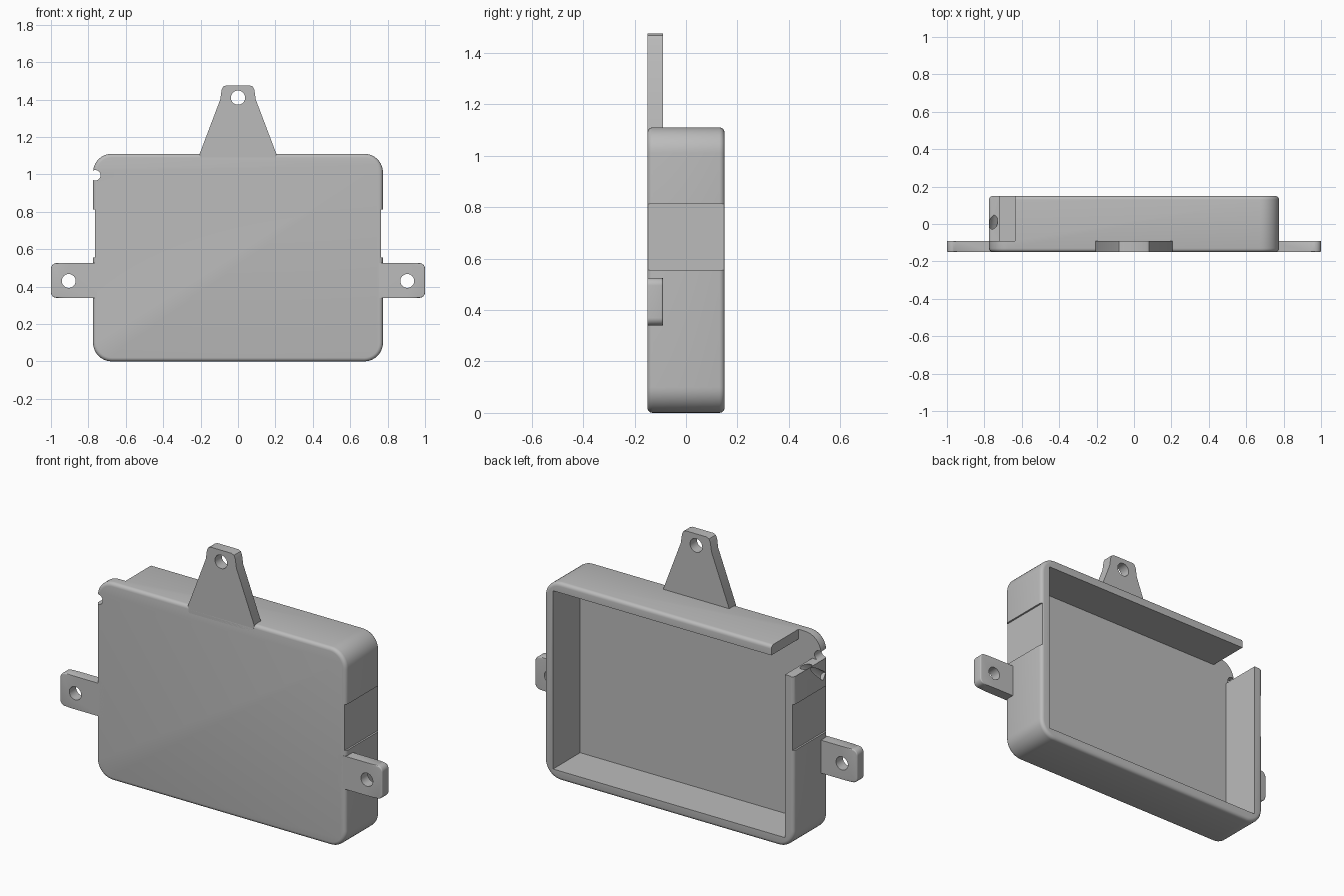
import bpy, bmesh, math
from mathutils import Vector

if "Cube" in bpy.data.objects:
    bpy.data.objects.remove(bpy.data.objects["Cube"], do_unlink=True)

grey = bpy.data.materials.new("plain_grey")
grey.use_nodes = True
grey.diffuse_color = (0.5, 0.5, 0.5, 1)
grey.node_tree.nodes["Principled BSDF"].inputs["Base Color"].default_value = (0.5, 0.5, 0.5, 1)

FRONT, BACK, FLOOR = -0.15, 0.15, -0.09   # depth planes
W, H, WALL = 0.775, 1.11, 0.055           # half width, height, wall thickness


def make_object(name, bm):
    bmesh.ops.recalc_face_normals(bm, faces=bm.faces)
    mesh = bpy.data.meshes.new(name)
    bm.to_mesh(mesh)
    bm.free()
    mesh.materials.append(grey)
    obj = bpy.data.objects.new(name, mesh)
    bpy.context.scene.collection.objects.link(obj)
    return obj


def prism(name, outline, y0, y1, corner=0, keep=lambda v: True, rim=0):
    """Extrude an x-z outline along y, round chosen corners, then the rims."""
    bm = bmesh.new()
    face = bm.faces.new([bm.verts.new((x, y0, z)) for x, z in outline])
    ext = bmesh.ops.extrude_face_region(bm, geom=[face])
    moved = [g for g in ext["geom"] if isinstance(g, bmesh.types.BMVert)]
    bmesh.ops.translate(bm, verts=moved, vec=(0, y1 - y0, 0))
    bmesh.ops.recalc_face_normals(bm, faces=bm.faces)
    if corner:
        edges = [e for e in bm.edges
                 if abs(e.verts[0].co.y - e.verts[1].co.y) > 0.01 and keep(e.verts[0].co)]
        bmesh.ops.bevel(bm, geom=edges, offset=corner, segments=10, profile=0.5, affect='EDGES')
    if rim:
        edges = [e for e in bm.edges
                 if abs(e.verts[0].co.y - e.verts[1].co.y) < 1e-5
                 and all(keep(v.co) or corner == 0 for v in e.verts)]
        bmesh.ops.bevel(bm, geom=edges, offset=rim, segments=4, profile=0.5, affect='EDGES')
    return make_object(name, bm)


def rect(x0, x1, z0, z1):
    return [(x0, z0), (x1, z0), (x1, z1), (x0, z1)]


def rod(name, a, b, radius):
    a, b = Vector(a), Vector(b)
    bm = bmesh.new()
    bmesh.ops.create_cone(bm, cap_ends=True, segments=32, radius1=radius,
                          radius2=radius, depth=(b - a).length)
    turn = (b - a).to_track_quat('Z', 'Y').to_matrix()
    bmesh.ops.rotate(bm, verts=bm.verts, matrix=turn)
    bmesh.ops.translate(bm, verts=bm.verts, vec=(a + b) / 2)
    return make_object(name, bm)


def cut(obj, cutter):
    cutter.hide_render = True
    mod = obj.modifiers.new("cut", 'BOOLEAN')
    mod.operation, mod.solver, mod.object = 'DIFFERENCE', 'EXACT', cutter
    bpy.context.view_layer.objects.active = obj
    bpy.ops.object.modifier_apply(modifier=mod.name)
    bpy.data.objects.remove(cutter, do_unlink=True)


def hole(obj, x, z, radius):
    cut(obj, rod("hole_cutter", (x, -0.3, z), (x, 0.3, z), radius))


# Tray body: rounded shell, open at the back
tray = prism("tray", rect(-W, W, 0, H), FRONT, BACK, corner=0.1, rim=0.02)
cut(tray, prism("cavity_cutter", rect(-W + WALL, W - WALL, WALL, H - WALL), FLOOR, 0.3))

# Shallow finger recess on each side
for s in (-1, 1):
    cut(tray, prism("recess_cutter", rect(*sorted((s * 0.765, s * 0.9)), 0.555, 0.813), -0.3, 0.3))

# Open corner with cable outlet and slanted cable groove
cut(tray, prism("corner_cutter", rect(-0.9, -0.635, 0.97, 1.3), FLOOR, 0.3))
hole(tray, -0.763, 0.995, 0.028)
cut(tray, rod("groove_cutter", (-0.772, -0.12, 0.87), (-0.745, 0.05, 1.0), 0.022))

# Side mounting tabs
parts = [tray]
for s, side in ((-1, "right"), (1, "left")):
    tab = prism(side + "_tab", rect(*sorted((s * 0.73, s)), 0.34, 0.525), FRONT, FLOOR,
                corner=0.03, keep=lambda v: abs(v.x) > 0.9, rim=0.006)
    hole(tab, s * 0.905, 0.43, 0.037)
    parts.append(tab)

# Hanging lug on top
half = [(0.2, 1.07), (0.205, 1.11), (0.095, 1.4), (0.088, 1.45), (0.08, 1.468), (0.065, 1.475)]
lug = prism("hanging_lug", half + [(-x, z) for x, z in reversed(half)], FRONT, FLOOR)
hole(lug, 0, 1.41, 0.038)
parts.append(lug)

# Smooth the rounded parts, keep crisp edges
bpy.ops.object.select_all(action='DESELECT')
for obj in parts:
    obj.select_set(True)
bpy.context.view_layer.objects.active = tray
bpy.ops.object.shade_smooth_by_angle(angle=math.radians(30))
